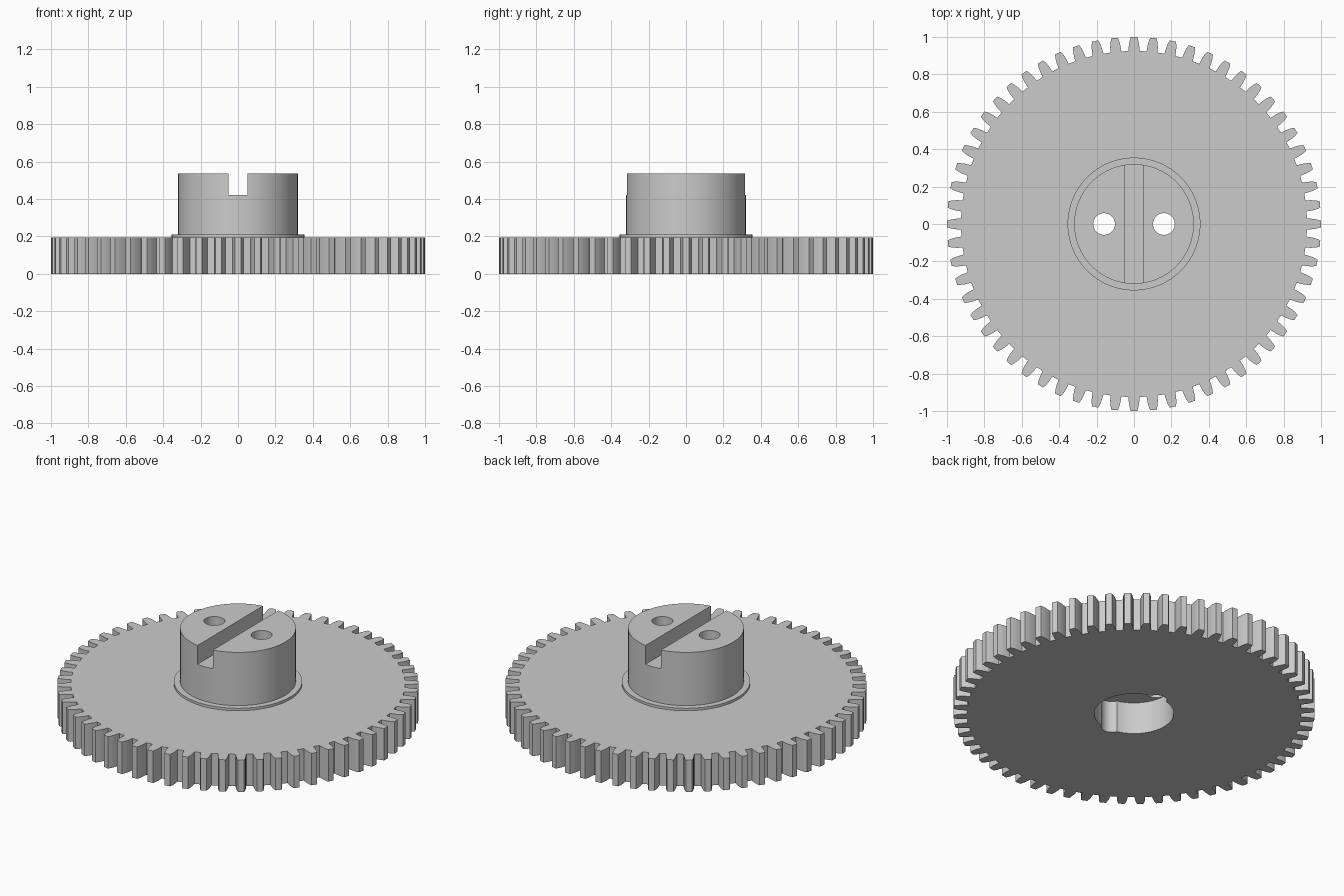
import bpy, bmesh, math

cube = bpy.data.objects.get("Cube")
if cube:
    bpy.data.objects.remove(cube, do_unlink=True)

GREY = (0.6, 0.6, 0.6, 1.0)
metal = bpy.data.materials.new("plain grey")
metal.use_nodes = True
metal.diffuse_color = GREY
for node in metal.node_tree.nodes:
    if node.type == "BSDF_PRINCIPLED":
        node.inputs["Base Color"].default_value = GREY

TEETH = 60
GEAR_TOP = 0.195
HUB_TOP = 0.535


def prism(name, outline, low, high):
    """Extrude a closed xy outline between two heights."""
    bm = bmesh.new()
    base = bm.faces.new([bm.verts.new((x, y, low)) for x, y in outline])
    made = bmesh.ops.extrude_face_region(bm, geom=[base])
    tops = [v for v in made["geom"] if isinstance(v, bmesh.types.BMVert)]
    bmesh.ops.translate(bm, verts=tops, vec=(0, 0, high - low))
    bmesh.ops.recalc_face_normals(bm, faces=bm.faces)
    mesh = bpy.data.meshes.new(name)
    bm.to_mesh(mesh)
    bm.free()
    mesh.materials.append(metal)
    obj = bpy.data.objects.new(name, mesh)
    bpy.context.collection.objects.link(obj)
    return obj


def circle(radius, cx=0, cy=0, sides=96):
    turns = [2 * math.pi * i / sides for i in range(sides)]
    return [(cx + radius * math.cos(a), cy + radius * math.sin(a)) for a in turns]


def cut(target, cutter):
    """Apply a boolean cut and remove the cutter."""
    cutter.hide_render = True
    mod = target.modifiers.new("cut", "BOOLEAN")
    mod.operation = "DIFFERENCE"
    mod.solver = "EXACT"
    mod.object = cutter
    bpy.ops.object.select_all(action="DESELECT")
    bpy.context.view_layer.objects.active = target
    target.select_set(True)
    bpy.ops.object.modifier_apply(modifier=mod.name)
    bpy.data.objects.remove(cutter, do_unlink=True)


# Toothed wheel: each tooth narrows from root to tip
half_tooth = [(0.925, 0.032), (0.955, 0.029), (0.98, 0.024), (1.0, 0.017)]
outline = []
for i in range(TEETH):
    middle = 2 * math.pi * i / TEETH
    flank = [(r, -a) for r, a in half_tooth] + [(r, a) for r, a in reversed(half_tooth)]
    outline += [(r * math.cos(middle + a), r * math.sin(middle + a)) for r, a in flank]
wheel = prism("gear_wheel", outline, 0, GEAR_TOP)

# Underside bore with two side lobes
cut(wheel, prism("bore_cutter", circle(0.22), -0.1, 0.3))
for side in (-1, 1):
    cut(wheel, prism("lobe_cutter", circle(0.06, 0, side * 0.19, 32), -0.1, 0.3))

# Hub and its thin collar
collar = prism("hub_collar", circle(0.355), GEAR_TOP, 0.21)
hub = prism("hub", circle(0.32), 0.21, HUB_TOP)

# Two pin holes through collar and hub
for part in (collar, hub):
    for side in (-1, 1):
        cut(part, prism("hole_cutter", circle(0.058, side * 0.16, 0, 48), 0.1, 0.7))

# Slot across the hub top
cut(hub, prism("slot_cutter", [(-0.052, -0.5), (0.052, -0.5), (0.052, 0.5), (-0.052, 0.5)], 0.42, 0.7))

# Smooth round walls, keep crisp edges
for part in (wheel, collar, hub):
    bpy.ops.object.select_all(action="DESELECT")
    bpy.context.view_layer.objects.active = part
    part.select_set(True)
    bpy.ops.object.shade_smooth_by_angle(angle=math.radians(25))
